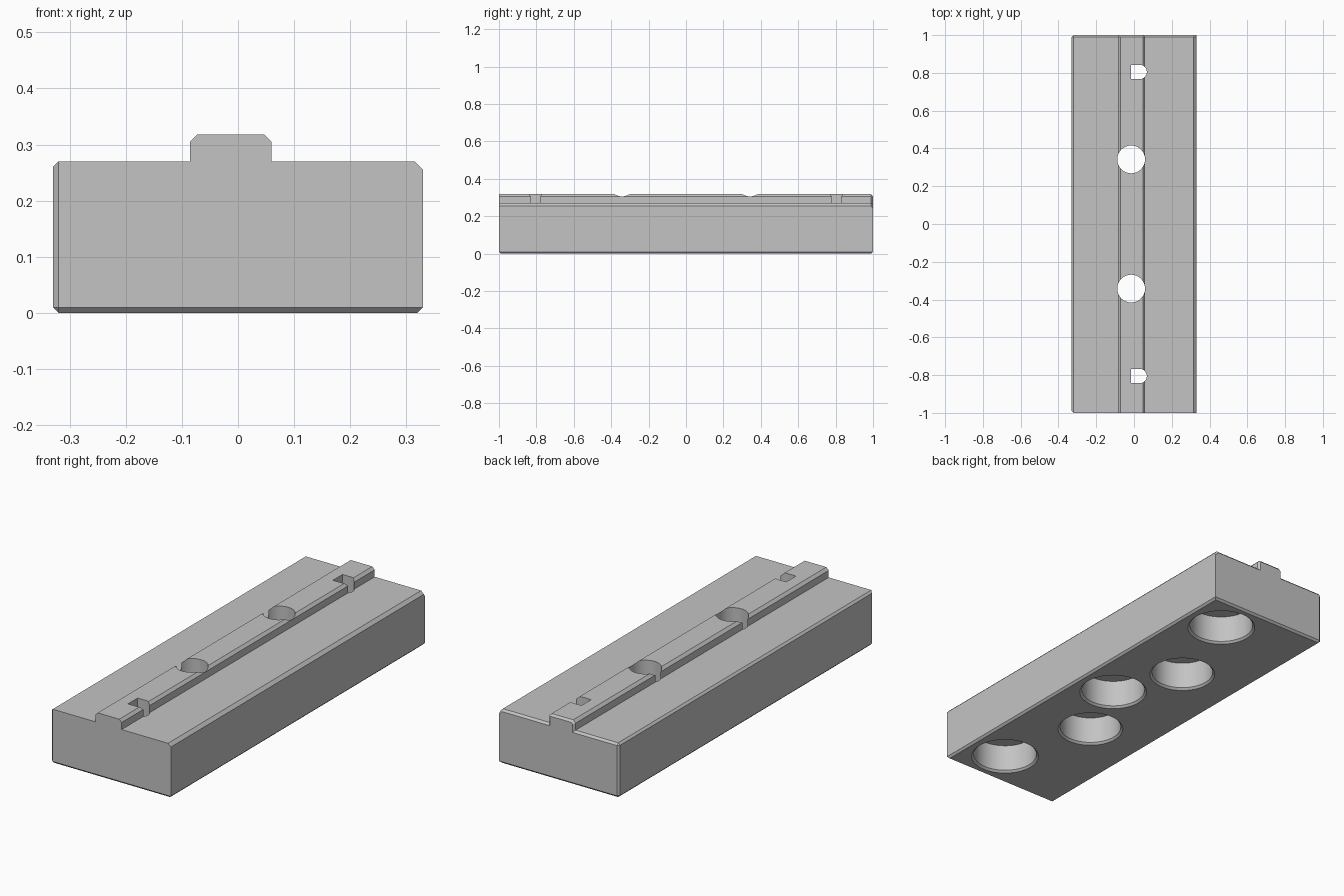
import bpy, bmesh, math

cube = bpy.data.objects.get("Cube")
if cube:
    bpy.data.objects.remove(cube, do_unlink=True)

grey = bpy.data.materials.new("plain grey")
grey.use_nodes = True
colour = (0.55, 0.55, 0.55, 1)
grey.diffuse_color = colour
grey.node_tree.nodes["Principled BSDF"].inputs["Base Color"].default_value = colour

LENGTH = 2.0
HALF = 0.33
TOP = 0.27
RIDGE_TOP = 0.318
RIDGE_X = -0.013
CHAMFER = 0.01
POCKET_DEPTH = 0.145


def loft(rings):
    """Closed solid through a stack of matching rings."""
    bm = bmesh.new()
    loops = [[bm.verts.new(p) for p in ring] for ring in rings]
    n = len(loops[0])
    bm.faces.new(loops[0])
    bm.faces.new(loops[-1])
    for a, b in zip(loops, loops[1:]):
        for i in range(n):
            j = (i + 1) % n
            bm.faces.new((a[i], a[j], b[j], b[i]))
    bmesh.ops.recalc_face_normals(bm, faces=bm.faces)
    return bm


def to_object(bm, name):
    mesh = bpy.data.meshes.new(name)
    bm.to_mesh(mesh)
    bm.free()
    mesh.materials.append(grey)
    obj = bpy.data.objects.new(name, mesh)
    bpy.context.collection.objects.link(obj)
    return obj


def circle(x, y, z, r, n=64):
    return [(x + r * math.cos(math.tau * i / n), y + r * math.sin(math.tau * i / n), z)
            for i in range(n)]


def pocket(x, y, r):
    """Blind round hole from below with a chamfered mouth."""
    levels = [(-0.01, r + 2 * CHAMFER), (CHAMFER, r), (POCKET_DEPTH, r)]
    return loft([circle(x, y, z, rad) for z, rad in levels])


def slot(y, r=0.038, n=20):
    """Slot with one square end and one rounded end."""
    outline = [(-0.015, y + r), (-0.015, y - r)]
    for i in range(n + 1):
        a = math.pi * (i / n - 0.5)
        outline.append((0.03 + r * math.cos(a), y + r * math.sin(a)))
    return loft([[(px, py, z) for px, py in outline] for z in (0.1, 0.4)])


# Block with a chamfered guide ridge, drawn as one end profile
left, right, cut = RIDGE_X - 0.0725, RIDGE_X + 0.0725, 0.013
profile = [
    (-HALF, 0), (HALF, 0), (HALF, TOP - 0.015), (HALF - 0.015, TOP),
    (right, TOP), (right, RIDGE_TOP - cut), (right - cut, RIDGE_TOP),
    (left + cut, RIDGE_TOP), (left, RIDGE_TOP - cut), (left, TOP), (-HALF, TOP),
]
bm = loft([[(x, y, z) for x, z in profile] for y in (-LENGTH / 2, LENGTH / 2)])


# Broken edges: underside, right-hand long side and upper back rim
def is_broken(edge):
    a, b = (v.co for v in edge.verts)
    underside = max(a.z, b.z) < 0.001
    side = max(a.x, b.x) < -HALF + 0.001
    back_rim = min(a.y, b.y) > 0.99 and min(a.z, b.z) > 0.2
    return underside or side or back_rim


bmesh.ops.bevel(bm, geom=[e for e in bm.edges if is_broken(e)], offset=CHAMFER,
                offset_type='OFFSET', segments=1, affect='EDGES', clamp_overlap=True)
bmesh.ops.recalc_face_normals(bm, faces=bm.faces)
block = to_object(bm, "guide_block")

# Pockets, bolt holes and slots
cutters = [pocket(0.13, y, 0.15) for y in (-0.805, 0, 0.805)]
for side in (-1, 1):
    y = 0.342 * side
    cutters.append(pocket(-0.015, y, 0.145))
    cutters.append(loft([circle(-0.015, y, z, 0.0735) for z in (0.1, 0.4)]))
    cutters.append(slot(0.805 * side))

bpy.context.view_layer.objects.active = block
for bm in cutters:
    cutter = to_object(bm, "hole_cutter")
    cutter.hide_render = True
    mod = block.modifiers.new("hole", 'BOOLEAN')
    mod.operation = 'DIFFERENCE'
    mod.solver = 'EXACT'
    mod.object = cutter
    bpy.ops.object.modifier_apply(modifier=mod.name)
    bpy.data.objects.remove(cutter, do_unlink=True)

# Smooth hole walls, sharp edges elsewhere
bpy.ops.object.select_all(action='DESELECT')
block.select_set(True)
bpy.ops.object.shade_smooth_by_angle(angle=math.radians(20))
